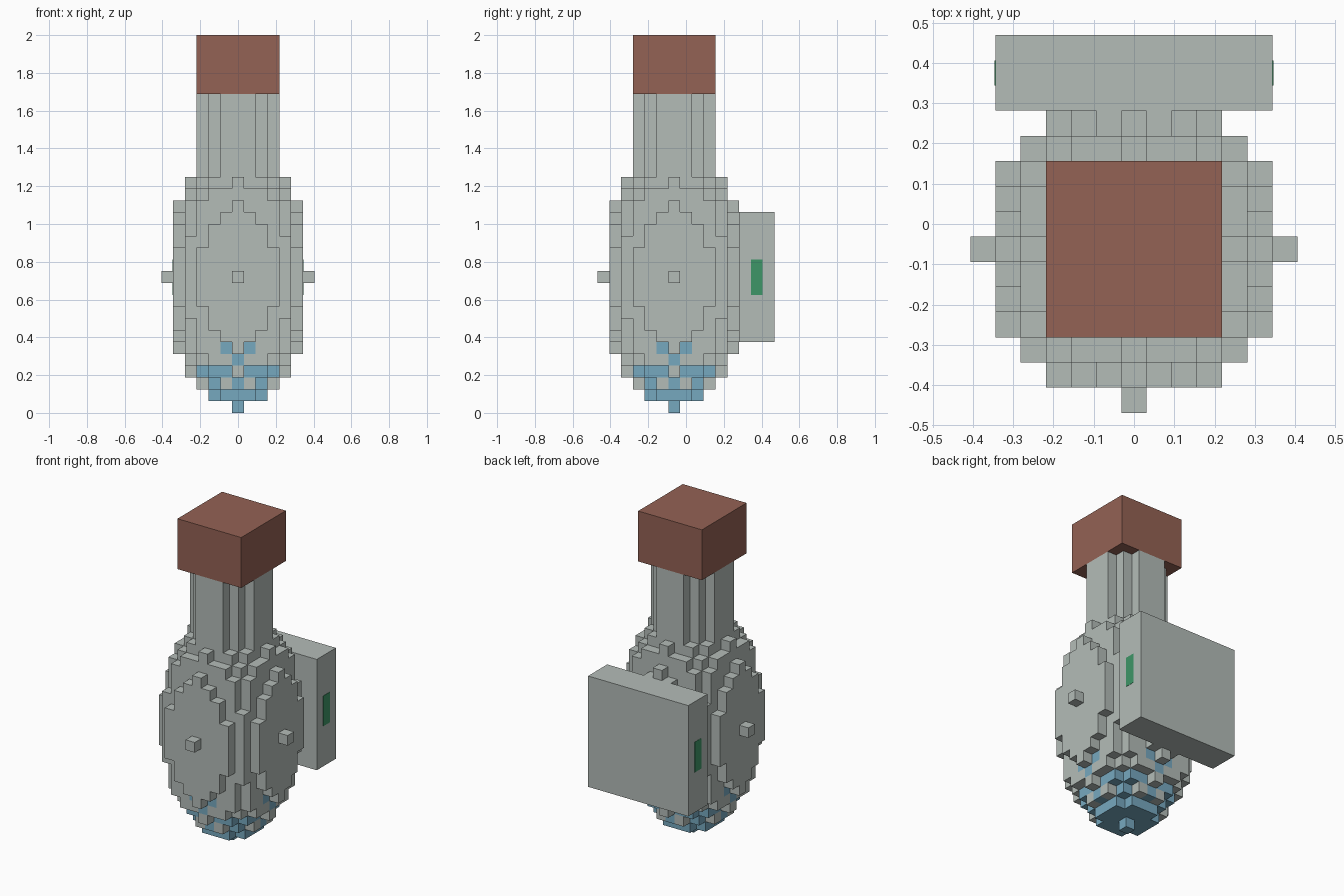
import bpy
import bmesh
from mathutils import Vector

U = 0.0625            # edge length of one block
CY = -U               # depth of the bulb's axis

if "Cube" in bpy.data.objects:
    bpy.data.objects.remove(bpy.data.objects["Cube"])


def material(name, rgb):
    m = bpy.data.materials.new(name)
    m.use_nodes = True
    m.diffuse_color = (*rgb, 1)
    bsdf = next(n for n in m.node_tree.nodes if n.type == 'BSDF_PRINCIPLED')
    bsdf.inputs["Base Color"].default_value = (*rgb, 1)
    return m


GLASS = material("pale grey glass", (0.456, 0.503, 0.478))
LIQUID = material("blue liquid", (0.183, 0.393, 0.520))
CORK = material("brown cork", (0.296, 0.122, 0.089))
GREEN = material("green mark", (0.048, 0.305, 0.136))


def finish(name, bm, *mats):
    bmesh.ops.recalc_face_normals(bm, faces=bm.faces[:])
    mesh = bpy.data.meshes.new(name)
    bm.to_mesh(mesh)
    bm.free()
    for m in mats:
        mesh.materials.append(m)
    obj = bpy.data.objects.new(name, mesh)
    bpy.context.collection.objects.link(obj)
    return obj


def box(name, lo, hi, mat):
    bm = bmesh.new()
    bmesh.ops.create_cube(bm, size=1)
    lo, hi = Vector(lo), Vector(hi)
    for v in bm.verts:
        v.co = (lo + hi) / 2 + v.co * (hi - lo)
    return finish(name, bm, mat)


def blocks(name, cells, mats):
    """Outer skin of a set of unit blocks; cells maps (x, y, z) to a material index."""
    bm = bmesh.new()
    verts = {}

    def vert(p):
        if p not in verts:
            verts[p] = bm.verts.new(((p[0] - .5) * U, (p[1] - .5) * U + CY, p[2] * U))
        return verts[p]

    for cell, index in cells.items():
        for axis in range(3):
            a, b = (axis + 1) % 3, (axis + 2) % 3
            for side in (0, 1):
                near = list(cell)
                near[axis] += 2 * side - 1
                if tuple(near) in cells:
                    continue
                ring = []
                for da, db in ((0, 0), (1, 0), (1, 1), (0, 1)):
                    p = list(cell)
                    p[axis] += side
                    p[a] += da
                    p[b] += db
                    ring.append(vert(tuple(p)))
                if not side:
                    ring.reverse()
                bm.faces.new(ring).material_index = index
    mesh_faces_ok = finish_keep(name, bm, mats)
    return mesh_faces_ok


def finish_keep(name, bm, mats):
    """Same as finish, for faces that are already wound outwards."""
    mesh = bpy.data.meshes.new(name)
    bm.to_mesh(mesh)
    bm.free()
    for m in mats:
        mesh.materials.append(m)
    obj = bpy.data.objects.new(name, mesh)
    bpy.context.collection.objects.link(obj)
    return obj


# Bulb: stepped ellipsoid, with liquid showing where the blocks lie near the axis
LIQUID_REACH = {0: 0, 1: 5, 2: 9, 3: 13, 4: 16, 5: 17}   # layer: squared radius
cells = {}
for z in range(20):
    for x in range(-6, 7):
        for y in range(-6, 7):
            d = x * x + y * y
            if d / 36 + (z - 11) ** 2 / 121 <= 1.00001:
                cells[x, y, z] = 1 if d <= LIQUID_REACH.get(z, -1) else 0
blocks("bulb", cells, (GLASS, LIQUID))

# Neck: stepped round outline, one quarter turned four times and extruded
quarter = [(3.5, -1.5), (3.5, 1.5), (2.5, 1.5), (2.5, 2.5), (1.5, 2.5)]
outline = []
for _ in range(4):
    outline += quarter
    quarter = [(-y, x) for x, y in quarter]
bm = bmesh.new()
base = bm.faces.new([bm.verts.new((x * U, y * U + CY, 20 * U)) for x, y in outline])
top = bmesh.ops.extrude_face_region(bm, geom=[base], use_keep_orig=True)["geom"]
bmesh.ops.translate(bm, vec=(0, 0, 7 * U),
                    verts=[g for g in top if isinstance(g, bmesh.types.BMVert)])
finish("neck", bm, GLASS)

# Stopper
box("stopper", (-3.5 * U, CY - 3.5 * U, 27 * U), (3.5 * U, CY + 3.5 * U, 32 * U), CORK)

# Back plate with a small mark on each side
W, Y0 = 5.5 * U, 4.5 * U
box("back_plate", (-W, Y0, 6 * U), (W, Y0 + 3 * U, 17 * U), GLASS)
for name, s in (("left_mark", 1), ("right_mark", -1)):
    x = sorted((s * (W - 0.002), s * (W + 0.002)))
    box(name, (x[0], Y0 + U, 10 * U), (x[1], Y0 + 2 * U, 13 * U), GREEN)
